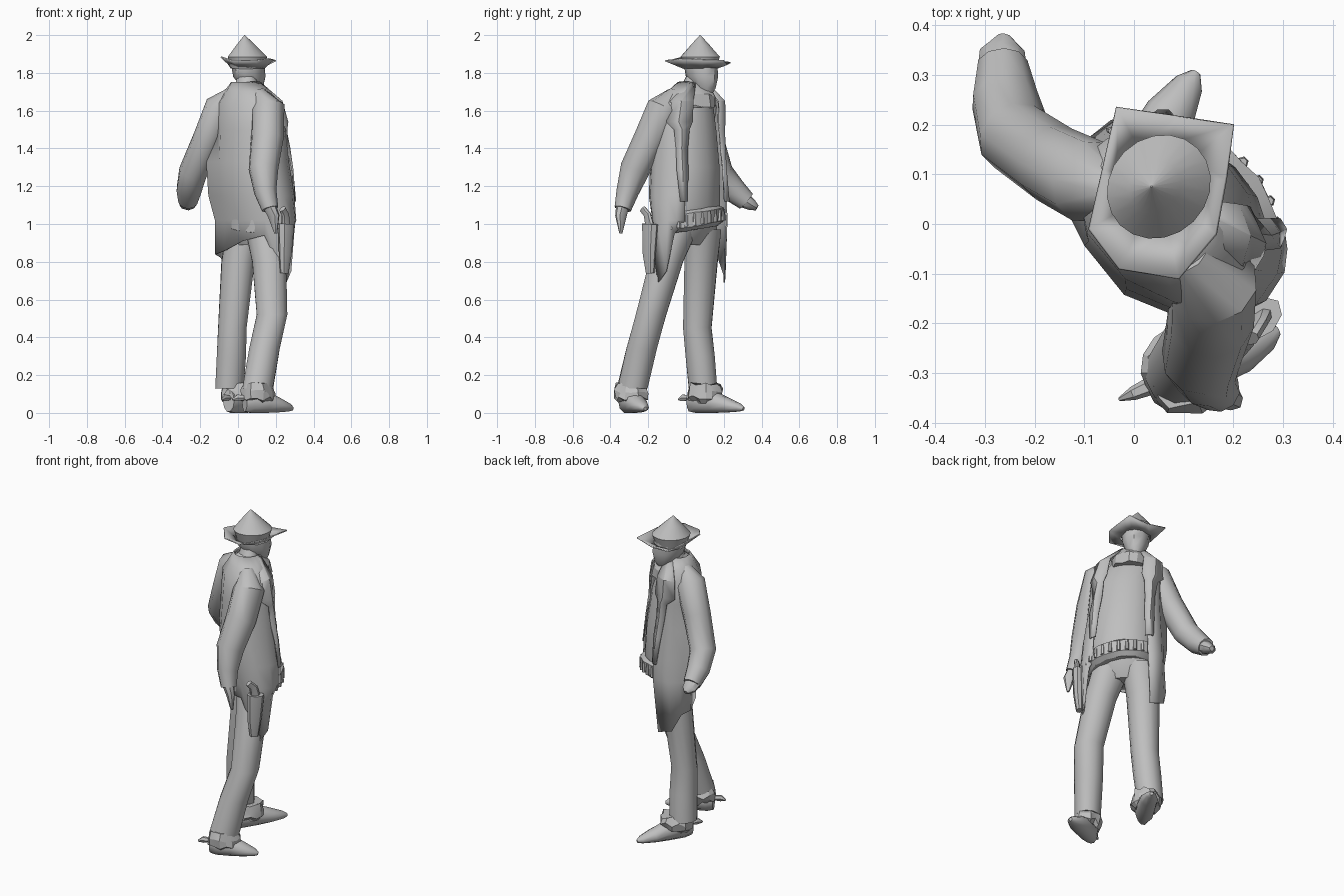
import bpy, bmesh, math, random
from mathutils import Vector
random.seed(4)

grey = bpy.data.materials.new("plain grey")
grey.diffuse_color = (0.52, 0.52, 0.52, 1)
U = Vector((1, 1, 0)).normalized()      # direction the figure faces
V = Vector((-1, 1, 0)).normalized()     # figure's left
Z = Vector((0, 0, 1))


def loft(name, rings, closed=True, caps=True, thick=0, angle=40):
    """Skin a list of equal-length point rings."""
    bm = bmesh.new()
    rows = [[bm.verts.new(p) for p in r] for r in rings]
    n = len(rows[0])
    for a, b in zip(rows, rows[1:]):
        for i in range(n if closed else n - 1):
            j = (i + 1) % n
            bm.faces.new((a[i], a[j], b[j], b[i]))
    if caps and closed:
        bm.faces.new(rows[0][::-1])
        bm.faces.new(rows[-1])
    bmesh.ops.recalc_face_normals(bm, faces=bm.faces)
    me = bpy.data.meshes.new(name)
    bm.to_mesh(me)
    bm.free()
    ob = bpy.data.objects.new(name, me)
    bpy.context.collection.objects.link(ob)
    me.materials.append(grey)
    if thick:
        m = ob.modifiers.new("thickness", 'SOLIDIFY')
        m.thickness, m.offset = thick, 0
    bpy.ops.object.select_all(action='DESELECT')
    bpy.context.view_layer.objects.active = ob
    ob.select_set(True)
    bpy.ops.object.shade_smooth_by_angle(angle=math.radians(angle))
    return ob


def oval(x, y, z, du, dv, n=16, jit=0.0, tilt=0.0):
    """Level oval ring: du along the facing direction, dv sideways."""
    out = []
    for i in range(n):
        t = 2 * math.pi * i / n
        k = 1 + random.uniform(-jit, jit)
        p = Vector((x, y, z)) + U * du * k * math.cos(t) + V * dv * k * math.sin(t)
        p.z += tilt * (p.y - y) + random.uniform(-jit, jit) * 0.12
        out.append(p)
    return out


def tube(name, path, n=10):
    """Tube along (x, y, z, width, height) points, kept above the ground."""
    pts = [Vector(p[:3]) for p in path]
    rings = []
    for i, p in enumerate(pts):
        d = (pts[min(i + 1, len(pts) - 1)] - pts[max(i - 1, 0)]).normalized()
        ref = Z if abs(d.z) < 0.6 else U
        side = d.cross(ref).normalized()
        up = side.cross(d).normalized()
        w, h = path[i][3], path[i][-1]
        ring = []
        for k in range(n):
            t = 2 * math.pi * k / n
            q = p + side * w * math.cos(t) + up * h * math.sin(t)
            q.z = max(q.z, 0)
            ring.append(q)
        rings.append(ring)
    return loft(name, rings)


# shirt and hips
loft("torso", [oval(*r) for r in [
    (.08, .01, .89, .07, .12), (.09, .02, .97, .115, .17), (.105, .015, 1.1, .14, .19),
    (.085, .015, 1.3, .145, .18), (.07, .01, 1.5, .13, .17), (.05, .02, 1.62, .10, .15),
    (.045, .03, 1.7, .06, .08), (.045, .05, 1.78, .05, .05)]])

# trouser legs with boots
loft("right_trouser_leg", [oval(*r, n=12) for r in [
    (.14, -.04, .97, .1, .11), (.165, -.105, .8, .09, .095), (.18, -.185, .52, .082, .085),
    (.14, -.235, .34, .085, .082), (.105, -.285, .13, .09, .075)]])
loft("left_trouser_leg", [oval(*r, n=12) for r in [
    (.035, .09, .97, .1, .1), (0, .08, .8, .085, .095), (-.03, .06, .45, .075, .08),
    (-.035, .075, .3, .08, .08), (-.045, .09, .13, .08, .075)]])
for side, heel, toe in [("right", (.035, -.325), (.29, -.215)), ("left", (-.05, .02), (.125, .305))]:
    h, t = Vector((*heel, 0)), Vector((*toe, 0))
    prof = [(0, .065, .035, .06), (.15, .065, .055, .07), (.45, .055, .055, .06),
            (.7, .04, .052, .04), (.92, .028, .03, .022), (1, .022, .01, .01)]
    tube(side + "_boot", [(*h.lerp(t, f).xy, z, w, hh) for f, z, w, hh in prof])
    # ragged trouser cuff and spur strap
    c = h.lerp(t, .28)
    loft(side + "_cuff", [oval(c.x, c.y, z, r, r * .88, 16, .12) for z, r in
                          [(.15, .083), (.115, .095), (.078, .095), (.062, .068)]], angle=20)
    d = (t - h).normalized()
    tube(side + "_spur", [(*(h + d * .01).xy, .08, .02, .012), (*(h - d * .04).xy, .08, .014, .02),
                          (*(h - d * .07).xy, .07, .004, .006)], 6)

# gun belt, tilted down to the right hip, with cartridges
loft("gun_belt", [oval(.11, .018, z, a, a + .05, 28, .025, .17) for z, a in
                  [(.965, .125), (.985, .152), (1.055, .155), (1.07, .13)]], angle=20)
for i in range(14):
    t = math.radians(-95 + i * 13.5)
    p = Vector((.108, .016, 1.015)) + U * .155 * math.cos(t) + V * .205 * math.sin(t)
    p.z += .17 * p.y
    tube("cartridge", [(p.x, p.y, p.z - .03, .012), (p.x, p.y, p.z + .032, .009)], 6)

# holster and pistol grip
tube("holster", [(.245, -.19, .74, .02, .025), (.25, -.195, .84, .028, .04), (.255, -.19, 1.0, .035, .05)], 8)
tube("pistol_grip", [(.255, -.19, .98, .018, .03), (.25, -.205, 1.05, .015, .024), (.235, -.23, 1.08, .015, .02)], 8)

# long open coat: hem height follows the angle round the body
HEM = [(42, .69), (75, .72), (98, .82), (120, .84), (155, .86), (190, .91), (225, .94),
       (250, .78), (266, .68), (290, .75), (305, .95), (318, 1.0)]


def coat_row(x, y, z, du, dv, bulge=1.0, hem=False):
    """Arc round the back; bulge pulls the cloth out behind the left arm."""
    out = []
    for deg, hz in HEM:
        t = math.radians(deg)
        k = bulge if deg == 120 else 1
        p = Vector((x, y, hz if hem else z)) + U * du * k * math.cos(t) + V * dv * k * math.sin(t)
        out.append(p)
    return out


loft("coat", [coat_row(.04, .035, 1.75, .075, .075), coat_row(.05, .025, 1.7, .105, .135),
              coat_row(.055, .01, 1.64, .135, .195), coat_row(.07, .005, 1.5, .155, .2),
              coat_row(.075, .005, 1.33, .17, .21, 1.27),
              coat_row(.09, .01, 1.15, .178, .228, 1.2), coat_row(.105, .022, 1.02, .157, .235, 1.12),
              coat_row(.09, .02, 0, .135, .235, 1.08, True)],
     closed=False, thick=.008)

# lapels folded back along the coat opening
for side, t0, s in [("left", 42, 1), ("right", 318, -1)]:
    rows = []
    for x, y, z, du, dv, w in [(.045, .035, 1.74, .08, .08, 25), (.055, .02, 1.65, .145, .19, 32),
                               (.065, .01, 1.54, .16, .205, 34), (.065, .01, 1.5, .16, .205, 18),
                               (.07, .005, 1.4, .165, .21, 14), (.08, .005, 1.28, .18, .22, 12),
                               (.09, .01, 1.12, .185, .23, 8)]:
        row = []
        for f, bulge in ((-.35, .97), (.3, 1.06), (1, 1.03)):
            t = math.radians(t0 + s * w * f)
            j = bulge + random.uniform(-.035, .035)
            row.append(Vector((x, y, z)) + U * du * j * math.cos(t) + V * dv * j * math.sin(t))
        rows.append(row)
    loft(side + "_lapel", rows, closed=False, thick=.008, angle=20)

# sleeves and hands
tube("right_sleeve", [(.11, -.06, 1.69, .04), (.16, -.12, 1.61, .09), (.155, -.19, 1.45, .088),
                      (.135, -.27, 1.29, .08), (.145, -.31, 1.17, .06), (.17, -.335, 1.08, .045)])
tube("right_hand", [(.165, -.335, 1.1, .035), (.19, -.345, 1.04, .035, .025), (.2, -.345, .95, .008)], 8)
tube("left_sleeve", [(-.03, .065, 1.69, .04), (-.09, .085, 1.62, .085), (-.16, .12, 1.45, .08),
                     (-.24, .175, 1.27, .076), (-.26, .25, 1.18, .068), (-.265, .32, 1.12, .052)])
tube("left_hand", [(-.265, .31, 1.125, .05, .042), (-.265, .35, 1.1, .045, .03), (-.262, .376, 1.085, .015)], 8)

# neckerchief
loft("neckerchief", [oval(.055, .04, z, a, b, 16, .08) for z, a, b in
                     [(1.62, .125, .11), (1.68, .115, .12), (1.73, .08, .085), (1.75, .06, .06)]], angle=20)

# head, chin leaning towards the front
loft("head", [oval(*r, n=10) for r in [
    (.09, .115, 1.685, .02, .025), (.075, .1, 1.72, .06, .055), (.06, .085, 1.78, .095, .075),
    (.055, .08, 1.82, .095, .08), (.05, .08, 1.89, .09, .085)]])

# hat: angular upturned brim and pointed crown
BRIM = [(.2, .2, 1.865), (.085, .217, 1.845), (-.035, .235, 1.855), (-.062, .11, 1.865),
        (-.09, -.01, 1.885), (-.03, -.09, 1.865), (.09, -.11, 1.865), (.165, -.02, 1.875), (.185, .09, 1.87)]
c = Vector((.05, .075, 0))
inner = []
for b in BRIM:
    d = (Vector((b[0], b[1], 0)) - c).normalized()
    inner.append(c + d * .09 + Z * 1.825)
loft("hat_brim", [[Vector(b) for b in BRIM], inner], caps=False, thick=.007)
loft("hat_crown", [oval(x, .075, z, r, r * .9, 20) for x, z, r in
                   [(.05, 1.825, .09), (.05, 1.885, .11), (.042, 1.945, .055), (.035, 2.0, .002)]])
